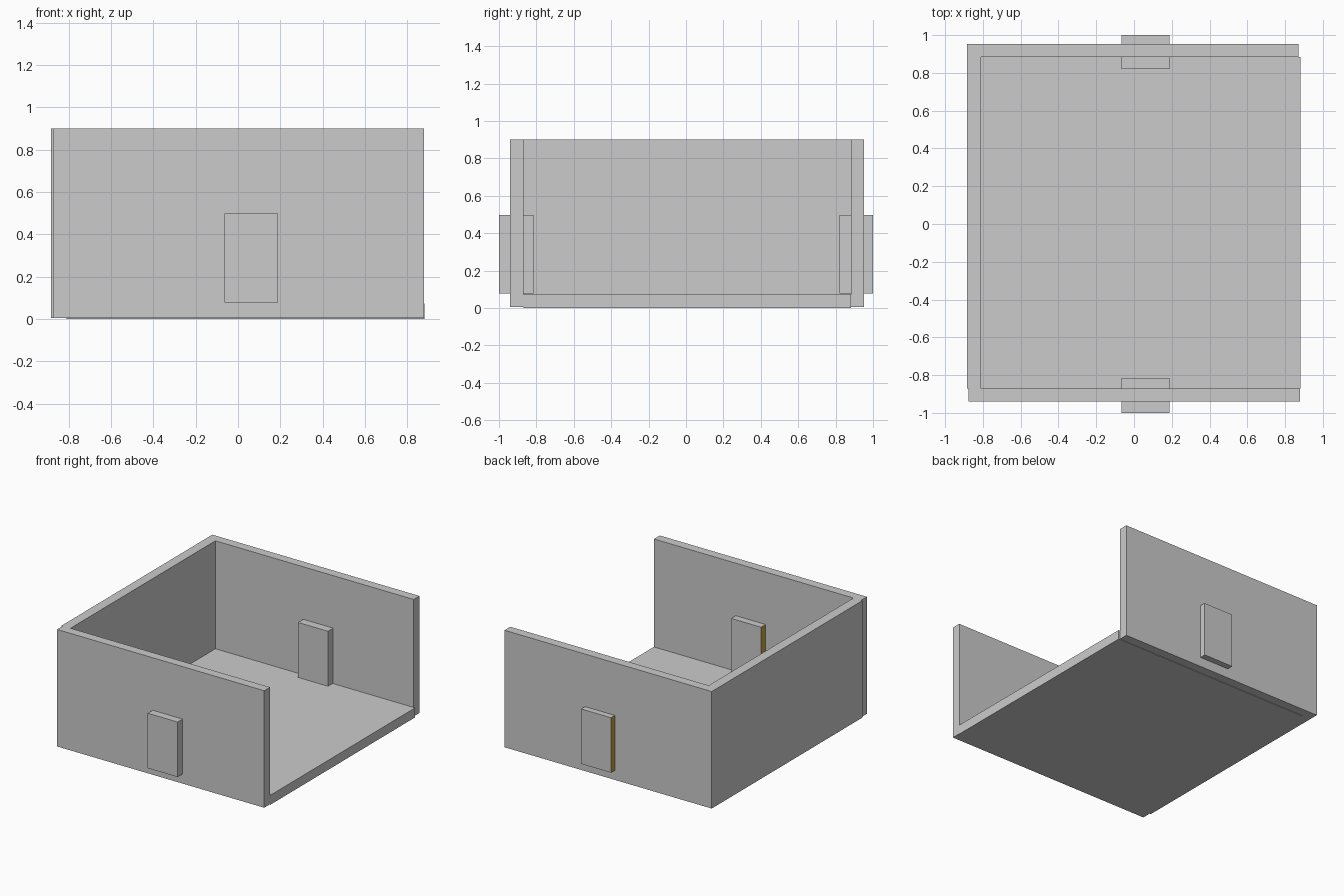
import bpy, bmesh

if "Cube" in bpy.data.objects:
    bpy.data.objects.remove(bpy.data.objects["Cube"])


def new_object(name, bm):
    bmesh.ops.recalc_face_normals(bm, faces=bm.faces)
    mesh = bpy.data.meshes.new(name)
    bm.to_mesh(mesh)
    bm.free()
    obj = bpy.data.objects.new(name, mesh)
    bpy.context.collection.objects.link(obj)
    return obj


def extrude_profile(name, points, z0, z1):
    """Raise a flat outline from z0 to z1."""
    bm = bmesh.new()
    face = bm.faces.new([bm.verts.new((x, y, z0)) for x, y in points])
    top = bmesh.ops.extrude_face_region(bm, geom=[face], use_keep_orig=True)
    verts = [g for g in top["geom"] if isinstance(g, bmesh.types.BMVert)]
    bmesh.ops.translate(bm, verts=verts, vec=(0, 0, z1 - z0))
    return new_object(name, bm)


def box(name, x0, x1, y0, y1, z0, z1):
    return extrude_profile(name, [(x0, y0), (x1, y0), (x1, y1), (x0, y1)], z0, z1)


# U-shaped wall, open on the right, with slightly stepped ends
extrude_profile("walls", [
    (-0.875, -0.94), (0.88, -0.94), (0.88, -0.87), (-0.81, -0.87),
    (-0.81, 0.883), (0.87, 0.883), (0.87, 0.953), (-0.885, 0.953),
    (-0.885, -0.87), (-0.875, -0.87)], 0.004, 0.9)

# Floor slab between the walls
box("floor", -0.81, 0.882, -0.87, 0.883, 0.0, 0.073)

# Doors passing through the front and back walls, coloured on the left edge
edge_mat = bpy.data.materials.new("door_edge")
edge_mat.diffuse_color = (0.55, 0.36, 0.05, 1)
edge_mat.use_nodes = True
edge_mat.node_tree.nodes["Principled BSDF"].inputs["Base Color"].default_value = edge_mat.diffuse_color
plain_mat = bpy.data.materials.new("door_plain")
for name, y0, y1 in (("front_door", -1.0, -0.815), ("back_door", 0.82, 1.0)):
    door = box(name, -0.065, 0.188, y0, y1, 0.077, 0.498)
    door.data.materials.append(plain_mat)
    door.data.materials.append(edge_mat)
    for poly in door.data.polygons:
        if poly.normal.x < -0.9:
            poly.material_index = 1
